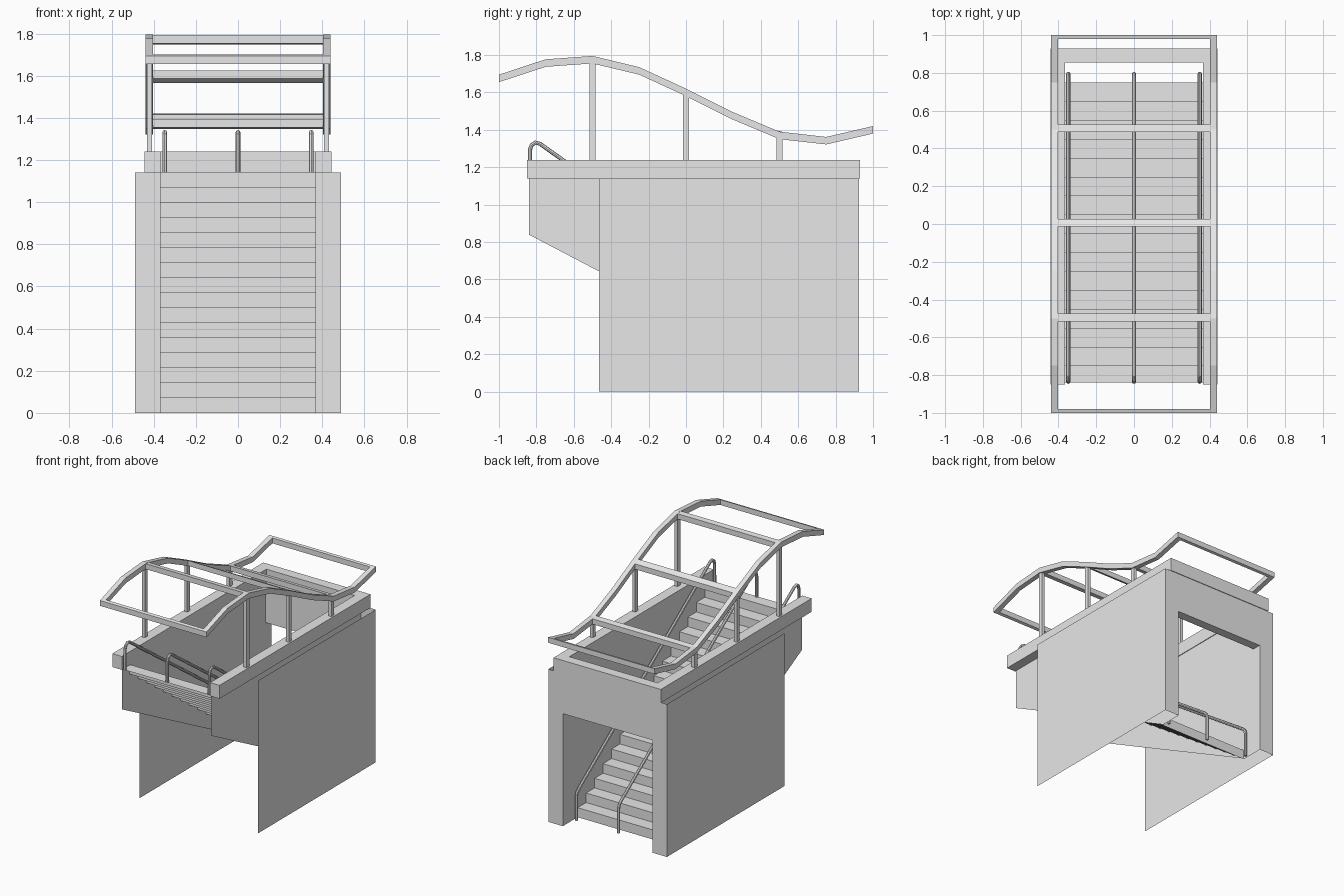
import bpy

if "Cube" in bpy.data.objects:
    bpy.data.objects.remove(bpy.data.objects["Cube"], do_unlink=True)

grey = bpy.data.materials.new("plain grey")
grey.use_nodes = True
grey.diffuse_color = (0.8, 0.8, 0.8, 1)
grey.node_tree.nodes["Principled BSDF"].inputs["Base Color"].default_value = (0.8, 0.8, 0.8, 1)


def make(name, verts, faces):
    mesh = bpy.data.meshes.new(name)
    mesh.from_pydata(verts, [], faces)
    mesh.materials.append(grey)
    obj = bpy.data.objects.new(name, mesh)
    bpy.context.collection.objects.link(obj)
    return obj


def sheet(name, points):
    return make(name, points, [range(len(points))])


def prism(name, low, high):
    """Closed solid between two matching outlines."""
    n = len(low)
    sides = [(i, (i + 1) % n, n + (i + 1) % n, n + i) for i in range(n)]
    return make(name, low + high, [range(n)[::-1], range(n, 2 * n)] + sides)


def box(name, x0, x1, y0, y1, z0, z1):
    ring = [(x0, y0), (x1, y0), (x1, y1), (x0, y1)]
    return prism(name, [(x, y, z0) for x, y in ring], [(x, y, z1) for x, y in ring])


INNER, OUTER, COPING = 0.37, 0.49, 0.443
FRONT, BACK, WALL_FRONT = -0.84, 0.925, -0.465
WALL_TOP, COPING_TOP, DOOR_TOP = 1.14, 1.24, 0.84

# Thin side walls: full outer ones, and inner ones sloping under the stairs
for side, s in (("left", 1), ("right", -1)):
    sheet(side + "_outer_wall", [(s * OUTER, y, z) for y, z in (
        (WALL_FRONT, 0), (BACK, 0), (BACK, WALL_TOP), (WALL_FRONT, WALL_TOP))])
    sheet(side + "_inner_wall", [(s * INNER, y, z) for y, z in (
        (FRONT, WALL_TOP), (FRONT, DOOR_TOP), (0.76, 0), (BACK, 0), (BACK, WALL_TOP))])

# Back wall with the doorway cut out
sheet("back_wall", [(x, BACK, z) for x, z in (
    (-OUTER, 0), (-INNER, 0), (-INNER, DOOR_TOP), (INNER, DOOR_TOP),
    (INNER, 0), (OUTER, 0), (OUTER, WALL_TOP), (-OUTER, WALL_TOP))])
box("door_lintel", -INNER, INNER, 0.855, BACK - 0.002, DOOR_TOP, WALL_TOP)

# Stepped sheet of stairs climbing from the doorway to the front
STEPS = 16
rise, tread = WALL_TOP / STEPS, 0.1
profile = []
for k in range(STEPS):
    y = 0.75 - k * tread
    profile += [(y, k * rise), (y, (k + 1) * rise)]
profile.append((FRONT, WALL_TOP))
make("stairs", [(x, y, z) for y, z in profile for x in (-INNER, INNER)],
     [(2 * i, 2 * i + 1, 2 * i + 3, 2 * i + 2) for i in range(len(profile) - 1)])

# U-shaped coping around the stairwell
IN = INNER - 0.005
outline = [(-COPING, -0.85), (-IN, -0.85), (-IN, 0.855), (IN, 0.855),
           (IN, -0.85), (COPING, -0.85), (COPING, 0.93), (-COPING, 0.93)]
prism("coping", [(x, y, WALL_TOP) for x, y in outline],
      [(x, y, COPING_TOP) for x, y in outline])

# Wavy canopy rails, their posts and cross bars
wave = [1.675, 1.757, 1.775, 1.715, 1.6, 1.475, 1.37, 1.342, 1.4]
path = [(-1 + i * 0.25, z) for i, z in enumerate(wave)]
height = dict(path)
band = [(y, z - 0.02) for y, z in path] + [(y, z + 0.02) for y, z in path[::-1]]
for side, s in (("left", 1), ("right", -1)):
    prism(side + "_canopy_rail", [(s * 0.403, y, z) for y, z in band],
          [(s * 0.44, y, z) for y, z in band])
    for y in (-0.5, 0, 0.5):
        box(side + "_canopy_post", s * 0.408, s * 0.432, y - 0.016, y + 0.016,
            COPING_TOP, height[y])


def tilted_bar(name, y0, y1, z0, z1):
    ring = [(y0, z0 - 0.02), (y1, z1 - 0.02), (y1, z1 + 0.02), (y0, z0 + 0.02)]
    prism(name, [(-0.404, y, z) for y, z in ring], [(0.404, y, z) for y, z in ring])


def wave_height(y):
    i = min(int((y + 1) / 0.25), len(wave) - 2)
    t = (y + 1) / 0.25 - i
    return wave[i] * (1 - t) + wave[i + 1] * t


for y0, y1 in ((-1, -0.98), (-0.515, -0.475), (-0.013, 0.027), (0.487, 0.527), (0.98, 1)):
    tilted_bar("canopy_cross_bar", y0, y1, wave_height(y0), wave_height(y1))

# Round handrails bent down to the ground at both ends
bends = [(-0.835, 1.14), (-0.835, 1.29), (-0.826, 1.318), (-0.805, 1.332), (-0.78, 1.325),
         (0.765, 0.228), (0.787, 0.207), (0.795, 0.18), (0.795, 0)]
for x in (-0.348, 0, 0.348):
    curve = bpy.data.curves.new("handrail", "CURVE")
    curve.dimensions = "3D"
    curve.bevel_depth = 0.011
    curve.bevel_resolution = 2
    curve.use_fill_caps = True
    spline = curve.splines.new("POLY")
    spline.points.add(len(bends) - 1)
    for point, (y, z) in zip(spline.points, bends):
        point.co = (x, y, z, 1)
    curve.materials.append(grey)
    rail = bpy.data.objects.new("handrail", curve)
    bpy.context.collection.objects.link(rail)
    bpy.ops.object.select_all(action="DESELECT")
    rail.select_set(True)
    bpy.context.view_layer.objects.active = rail
    bpy.ops.object.convert(target="MESH")
    bpy.ops.object.shade_smooth_by_angle()
